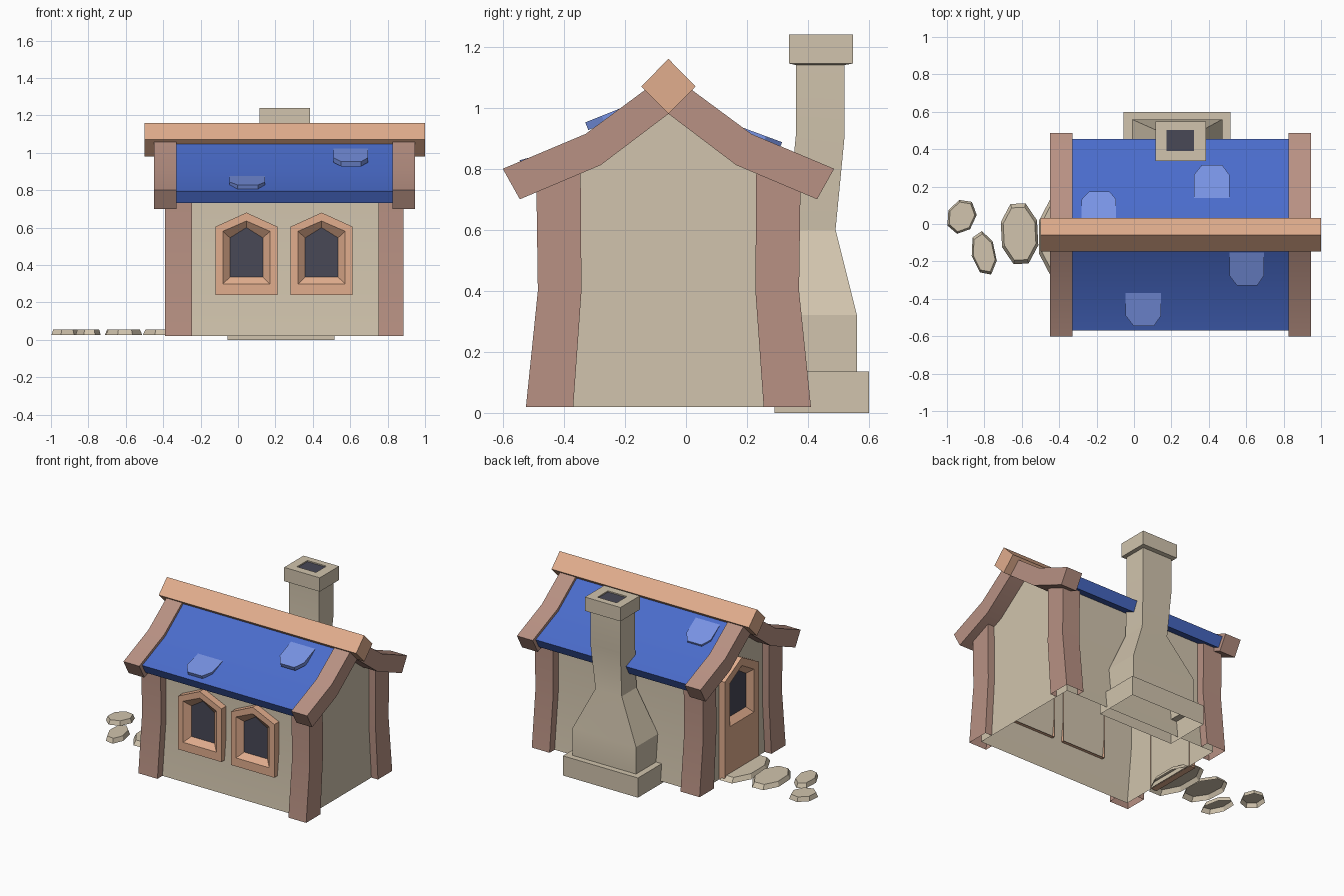
import bpy, bmesh, math

if "Cube" in bpy.data.objects:
    bpy.data.objects.remove(bpy.data.objects["Cube"])


def material(name, r, g, b):
    m = bpy.data.materials.new(name)
    lin = [((c / 255 + 0.055) / 1.055) ** 2.4 for c in (r, g, b)]
    m.diffuse_color = (*lin, 1)
    m.use_nodes = True
    m.node_tree.nodes["Principled BSDF"].inputs["Base Color"].default_value = m.diffuse_color
    return m


STONE = material("warm_stone", 209, 196, 173)
TIMBER = material("brown_timber", 184, 145, 131)
TRIM = material("light_wood", 225, 173, 141)
ROOF = material("roof_blue", 74, 108, 203)
TILE = material("tile_light_blue", 120, 147, 228)
DARK = material("dark_opening", 72, 72, 86)
CX, CY = 0.2475, -0.0575          # centre of the house body


def loft(name, loops, mat, last_mat=None, start=True, end=True, skip=()):
    """Join equal-sized point loops with quads; caps are optional, skip leaves strips open."""
    bm = bmesh.new()
    rings = [[bm.verts.new(p) for p in loop] for loop in loops]
    n = len(rings[0])
    for a, b in zip(rings, rings[1:]):
        for i in range(n):
            if i not in skip:
                j = (i + 1) % n
                bm.faces.new((a[i], a[j], b[j], b[i]))
    if start:
        bm.faces.new(rings[0][::-1])
    if end:
        bm.faces.new(rings[-1]).material_index = 1 if last_mat else 0
    bmesh.ops.recalc_face_normals(bm, faces=bm.faces)
    me = bpy.data.meshes.new(name)
    bm.to_mesh(me)
    bm.free()
    me.shade_smooth()
    me.set_sharp_from_angle(angle=math.radians(24))
    me.materials.append(mat)
    if last_mat:
        me.materials.append(last_mat)
    ob = bpy.data.objects.new(name, me)
    bpy.context.collection.objects.link(ob)
    return ob


def prism(name, profile, x0, x1, mat, skip=()):
    """Extrude a (y, z) profile along x."""
    return loft(name, [[(x, y, z) for y, z in profile] for x in (x0, x1)], mat, skip=skip)


def mirrored(half):
    """Complete a half profile (y offset from centre, z); points on the axis stay single."""
    right = [(CY + d, z) for d, z in half]
    left = [(CY - d, z) for d, z in reversed(half) if d > 0]
    return right + left


def chevron(outer, inner):
    """Bent gable band: outer and inner edges run from ridge to eave."""
    def side(s, pts):
        return [(CY + s * d, z) for d, z in pts]
    return (side(-1, outer[::-1]) + side(1, outer[1:])
            + side(1, inner[::-1]) + side(-1, inner[1:]))


# Walls with gable ends, open below and under the roof
prism("house_walls",
      mirrored([(0.412, 0.02), (0.372, 0.40), (0.372, 0.78), (0.245, 0.84), (0, 1.02)]),
      -0.34, 0.835, STONE, skip=(2, 3, 4, 5, 8))

# Four corner posts wrapping the wall corners, bowed inward at mid height
# levels: (outer offset, wall offset, inner offset), (heights at those offsets)
POST = [((0.467, 0.412, 0.312), (0.02, 0.02, 0.02)),
        ((0.428, 0.372, 0.285), (0.40, 0.40, 0.40)),
        ((0.433, 0.372, 0.288), (0.76, 0.785, 0.82))]
for sy, depth in ((-1, "front"), (1, "back")):
    for xo, xw, xi, hand in ((-0.39, -0.34, -0.245, "left"), (0.885, 0.835, 0.75, "right")):
        levels = []
        for (o, w, i), (zo, zw, zi) in POST:
            yo, yw, yi = (CY + sy * d for d in (o, w, i))
            levels.append([(xo, yo, zo), (xi, yo, zo), (xi, yw, zw),
                           (xw, yw, zw), (xw, yi, zi), (xo, yi, zi)])
        post = loft(f"{depth}_{hand}_post", levels, TIMBER,
                    start=False, end=False, skip=(2, 3))
        # make sure the open shell faces outward
        me = post.data
        centre = ((xo + xi) / 2, levels[1][0][1] * 0.5 + levels[1][5][1] * 0.5)
        if any((p.center.x - centre[0]) * p.normal.x < -0.01 for p in me.polygons):
            me.flip_normals()

# Roof, gable boards and ridge beam
prism("roof",
      chevron([(0, 1.095), (0.265, 0.895), (0.511, 0.793)],
              [(0, 1.01), (0.235, 0.835), (0.475, 0.73)]), -0.33, 0.825, ROOF)
for x0, x1, hand in ((-0.45, -0.33, "left"), (0.825, 0.945, "right")):
    prism(f"{hand}_gable_board",
          chevron([(0, 1.115), (0.272, 0.914), (0.543, 0.80)],
                  [(0, 0.98), (0.222, 0.812), (0.487, 0.70)]), x0, x1, TIMBER)
prism("ridge_beam",
      [(CY - 0.089, 1.07), (CY, 1.16), (CY + 0.089, 1.07), (CY, 0.98)], -0.5, 1.0, TRIM)

# Loose roof tiles: x range, upper (y, z), lower (y, z)
TILES = [(-0.045, 0.145, (-0.36, 0.878), (-0.545, 0.828)),
         (0.51, 0.695, (-0.15, 1.024), (-0.33, 0.952)),
         (-0.28, -0.095, (0.03, 1.03), (0.175, 0.936)),
         (0.32, 0.51, (0.14, 0.952), (0.315, 0.887))]
SHAPE = [(-1, 0), (1, 0), (1, 0.7), (0.6, 1), (-0.55, 1), (-1, 0.7)]
for k, (x0, x1, up, low) in enumerate(TILES):
    top = [((x0 + x1) / 2 + u * (x1 - x0) / 2,
            up[0] + v * (low[0] - up[0]), up[1] + v * (low[1] - up[1])) for u, v in SHAPE]
    inward = 0.01 if low[0] < 0 else -0.01
    bottom = [(x, y + inward, z - 0.025) for x, y, z in top]
    loft(f"loose_tile_{k + 1}", [top, bottom], TILE)


def peaked_frame(name, place, outer, inner, pane, back, front, sunk):
    """Pointed frame with bevelled reveal; outlines are (half width, bottom, shoulder, apex)."""
    def ring(o, depth):
        w, b, s, a = o
        return [place(u, depth, z) for u, z in ((-w, b), (w, b), (w, s), (0, a), (-w, s))]
    loft(name, [ring(outer, back), ring(outer, front), ring(inner, front), ring(pane, sunk)],
         TRIM, DARK, start=False)


# Two front windows
for wx, hand in ((0.045, "left"), (0.447, "right")):
    peaked_frame(f"{hand}_window", lambda u, d, z: (wx + u, d, z),
                 (0.165, 0.24, 0.605, 0.68), (0.126, 0.298, 0.58, 0.635),
                 (0.088, 0.335, 0.545, 0.60), -0.425, -0.48, -0.445)

# Door on the left side
peaked_frame("door", lambda u, d, z: (d, CY + u, z),
             (0.185, 0.022, 0.70, 0.80), (0.13, 0.375, 0.67, 0.745),
             (0.095, 0.415, 0.645, 0.705), -0.335, -0.385, -0.348)

# Chimney: one loft from the open foot up to the dark flue (x0, x1, y0, y1, z)
CHIMNEY = [(-0.055, 0.515, 0.29, 0.60, 0.0), (-0.055, 0.515, 0.29, 0.60, 0.135),
           (-0.012, 0.472, 0.32, 0.56, 0.135), (-0.012, 0.472, 0.32, 0.56, 0.32),
           (0.145, 0.345, 0.33, 0.49, 0.60), (0.135, 0.362, 0.36, 0.52, 0.91),
           (0.135, 0.362, 0.36, 0.52, 1.14), (0.115, 0.385, 0.337, 0.547, 1.145),
           (0.115, 0.385, 0.337, 0.547, 1.24), (0.175, 0.32, 0.39, 0.503, 1.24),
           (0.175, 0.32, 0.39, 0.503, 1.232)]
loft("chimney", [[(a, c, z), (b, c, z), (b, d, z), (a, d, z)] for a, b, c, d, z in CHIMNEY],
     STONE, DARK, start=False)

# Stepping stones: centre, half sizes, sides, turn in degrees
STONES = [(-0.922, 0.04, 0.074, 0.092, 7, -25), (-0.803, -0.157, 0.063, 0.116, 7, 12),
          (-0.612, -0.052, 0.100, 0.166, 8, 3), (-0.40, -0.07, 0.112, 0.215, 8, 0)]
for k, (cx, cy, rx, ry, n, turn) in enumerate(STONES):
    t = math.radians(turn)

    def outline(scale, z):
        pts = []
        for i in range(n):
            a = 2 * math.pi * (i + 0.5) / n
            u, v = 1.05 * scale * rx * math.cos(a), 1.05 * scale * ry * math.sin(a)
            pts.append((cx + u * math.cos(t) - v * math.sin(t),
                        cy + u * math.sin(t) + v * math.cos(t), z))
        return pts
    loft(f"stepping_stone_{k + 1}", [outline(1, 0.025), outline(0.87, 0.055)], STONE, start=False)
